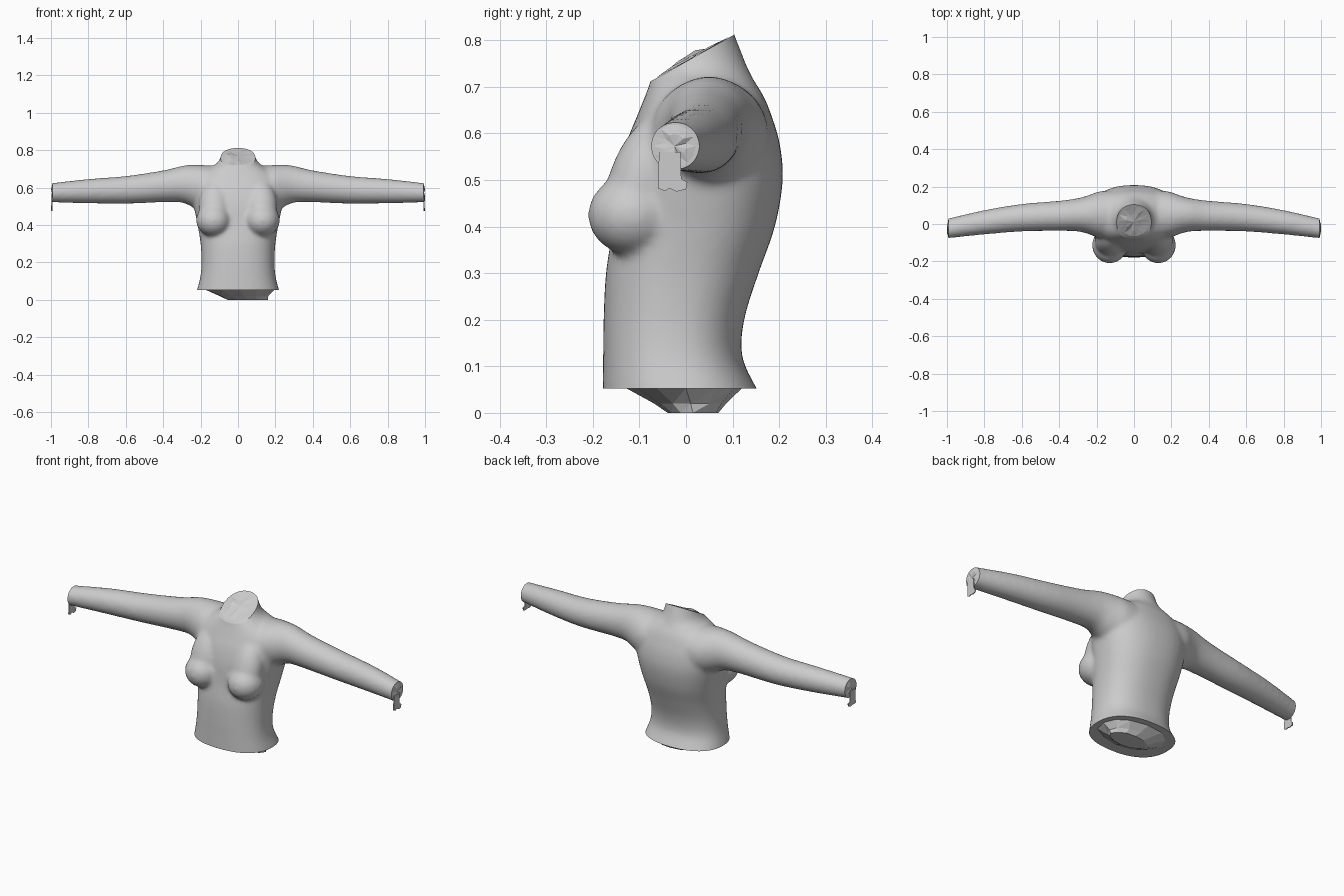
import bpy, bmesh, math, random
from mathutils import Vector, Matrix

if "Cube" in bpy.data.objects:
    bpy.data.objects.remove(bpy.data.objects["Cube"])

random.seed(4)
grey = bpy.data.materials.new("plain grey")
grey.diffuse_color = (0.6, 0.6, 0.6, 1)
grey.use_nodes = True
grey.node_tree.nodes["Principled BSDF"].inputs["Base Color"].default_value = grey.diffuse_color


def add_object(name, bm):
    bmesh.ops.recalc_face_normals(bm, faces=bm.faces[:])
    me = bpy.data.meshes.new(name)
    bm.to_mesh(me)
    bm.free()
    me.materials.append(grey)
    ob = bpy.data.objects.new(name, me)
    bpy.context.scene.collection.objects.link(ob)
    return ob


def spline(rows, steps=5):
    """Smooth in-between sections (Catmull-Rom)."""
    out = []
    for i in range(len(rows) - 1):
        p = [rows[max(0, min(len(rows) - 1, i + k))] for k in (-1, 0, 1, 2)]
        for s in range(steps):
            t = s / steps
            out.append([0.5 * (2*b + (c - a)*t + (2*a - 5*b + 4*c - d)*t*t
                               + (3*b - a - 3*c + d)*t**3) for a, b, c, d in zip(*p)])
    return out + [list(rows[-1])]


def loft(bm, rings):
    rings = [[bm.verts.new(p) for p in r] for r in rings]
    n = len(rings[0])
    for a, b in zip(rings, rings[1:]):
        for i in range(n):
            j = (i + 1) % n
            bm.faces.new((a[i], a[j], b[j], b[i]))
    bm.faces.new(rings[0][::-1])
    bm.faces.new(rings[-1])


def rounded(a, power):
    f = lambda v: math.copysign(abs(v) ** (2 / power), v)
    return f(math.cos(a)), f(math.sin(a))


ANG = [2 * math.pi * i / 48 for i in range(48)]
body = bmesh.new()

# Torso and neck: height, half width, front y, back y
torso = [(-.03, .24, -.179, .195), (.05, .22, -.179, .153), (.12, .202, -.178, .121),
         (.2, .195, -.177, .125), (.3, .2, -.172, .156), (.4, .216, -.157, .191),
         (.5, .236, -.147, .208), (.58, .245, -.128, .201), (.64, .23, -.104, .183),
         (.68, .19, -.088, .167), (.71, .142, -.077, .148), (.74, .105, -.071, .133),
         (.78, .09, -.066, .117), (.85, .087, -.06, .09)]
rings = []
for z, w, f, b in spline(torso):
    p = 2.0 if z > .72 else 2.35
    rings.append([(w * rounded(a, p)[0], (f + b)/2 + (b - f)/2 * rounded(a, p)[1], z)
                  for a in ANG])
loft(body, rings)

# Arms: x, front y, back y, bottom z, top z
arm = [(.08, -.07, .18, .47, .715), (.18, -.075, .175, .475, .72), (.24, -.055, .155, .495, .722),
       (.3, -.04, .138, .52, .716), (.4, -.037, .124, .522, .692), (.6, -.04, .107, .514, .662),
       (.8, -.056, .074, .516, .646), (1.0, -.077, .028, .521, .624), (1.06, -.083, .013, .521, .617)]
for side in (1, -1):
    loft(body, [[(side * x, (f + b)/2 + (b - f)/2 * math.cos(a),
                  (lo + hi)/2 + (hi - lo)/2 * math.sin(a)) for a in ANG]
                for x, f, b, lo, hi in spline(arm)])
    # Bust: full lower form and a sloping upper form
    for loc, size, tilt in (((.13, -.113, .425), (.094, .098, .087), 0),
                            ((.125, -.095, .495), (.085, .072, .15), -.32)):
        m = (Matrix.Translation((side * loc[0], loc[1], loc[2]))
             @ Matrix.Rotation(tilt, 4, 'X') @ Matrix.Diagonal((*size, 1)))
        bmesh.ops.create_uvsphere(body, u_segments=32, v_segments=20, radius=1, matrix=m)

torso_ob = add_object("upper_body", body)

# Fuse the forms into one soft skin
mod = torso_ob.modifiers.new("fuse", 'REMESH')
mod.mode = 'VOXEL'
mod.voxel_size = 0.01
mod = torso_ob.modifiers.new("soften", 'SMOOTH')
mod.factor = 0.5
mod.iterations = 12
bpy.context.view_layer.update()
skin = bpy.data.meshes.new_from_object(
    torso_ob.evaluated_get(bpy.context.evaluated_depsgraph_get()))
torso_ob.modifiers.clear()

# Trim waist, cuffs and slanted neck to clean open-looking edges
NECK_N = Vector((0, -.095, .17)).normalized()
NECK_C = Vector((0, .015, .7625))
bm = bmesh.new()
bm.from_mesh(skin)
for co, no in (((0, 0, .052), (0, 0, -1)), ((.992, 0, 0), (1, 0, 0)),
               ((-.992, 0, 0), (-1, 0, 0)), (NECK_C, NECK_N)):
    cut = bmesh.ops.bisect_plane(bm, geom=bm.verts[:] + bm.edges[:] + bm.faces[:],
                                 plane_co=co, plane_no=no, clear_outer=True)
    rim = [e for e in cut['geom_cut'] if isinstance(e, bmesh.types.BMEdge)]
    bmesh.ops.triangle_fill(bm, edges=rim, use_beauty=True)
bmesh.ops.recalc_face_normals(bm, faces=bm.faces[:])
bm.to_mesh(torso_ob.data)
bm.free()
torso_ob.data.materials.clear()
torso_ob.data.materials.append(grey)
for p in torso_ob.data.polygons:
    p.material_index = 0
bpy.context.view_layer.objects.active = torso_ob
torso_ob.select_set(True)
bpy.ops.object.shade_smooth_by_angle(angle=math.radians(45))
torso_ob.select_set(False)


def crumple(name, centre, u, v, normal, amp, n=14):
    """Faceted, uneven patch closing an opening."""
    bm = bmesh.new()
    c, u, v, normal = map(Vector, (centre, u, v, normal))
    mid = bm.verts.new(c + normal * amp * .3)
    rings = []
    for k in (1, .55):
        rings.append([])
        for i in range(n):
            a = 2 * math.pi * (i + (.5 if k < 1 else 0)) / n
            lift = random.uniform(-.3, 1) * amp if k < 1 else 0
            rings[-1].append(bm.verts.new(c + k * (u*math.cos(a) + v*math.sin(a)) + normal*lift))
    out, inn = rings
    for i in range(n):
        j = (i + 1) % n
        bm.faces.new((out[i], out[j], inn[i]))
        bm.faces.new((out[j], inn[j], inn[i]))
        bm.faces.new((inn[i], inn[j], mid))
    return add_object(name, bm)


slope = Vector((0, .17, .095)).normalized()
crumple("neck_closing", NECK_C + NECK_N * .001, (.085, 0, 0), slope * .092, NECK_N, .012)

for side, label in ((1, "left"), (-1, "right")):
    crumple(label + "_cuff_closing", (side * .993, -.025, .573), (0, .046, 0), (0, 0, .046),
            (side, 0, 0), .007)
    # Ragged flap hanging from the cuff
    bm = bmesh.new()
    outline = ((-.058, .56), (-.06, .482), (-.045, .476), (-.035, .482), (-.02, .475),
               (0, .48), (.003, .495), (-.01, .503), (-.012, .56))
    face = bm.faces.new([bm.verts.new((side * random.uniform(.991, .995), y, z))
                         for y, z in outline])
    ext = bmesh.ops.extrude_face_region(bm, geom=[face])['geom']
    for v in ext:
        if isinstance(v, bmesh.types.BMVert):
            v.co.x += side * .005
    add_object(label + "_cuff_flap", bm)

# Shallow faceted underside
bm = bmesh.new()
rings = []
for cx, cy, rx, ry, z in ((.01, 0, .19, .125, .053), (.03, .01, .135, .08, .02),
                          (.05, .015, .11, .055, 0)):
    rings.append([(cx + rx * math.cos(a) * random.uniform(.94, 1.03),
                   cy + ry * math.sin(a) * random.uniform(.94, 1.03), z)
                  for a in ANG[::4]])
loft(bm, rings)
bmesh.ops.triangulate(bm, faces=bm.faces[:])
add_object("underside", bm)
